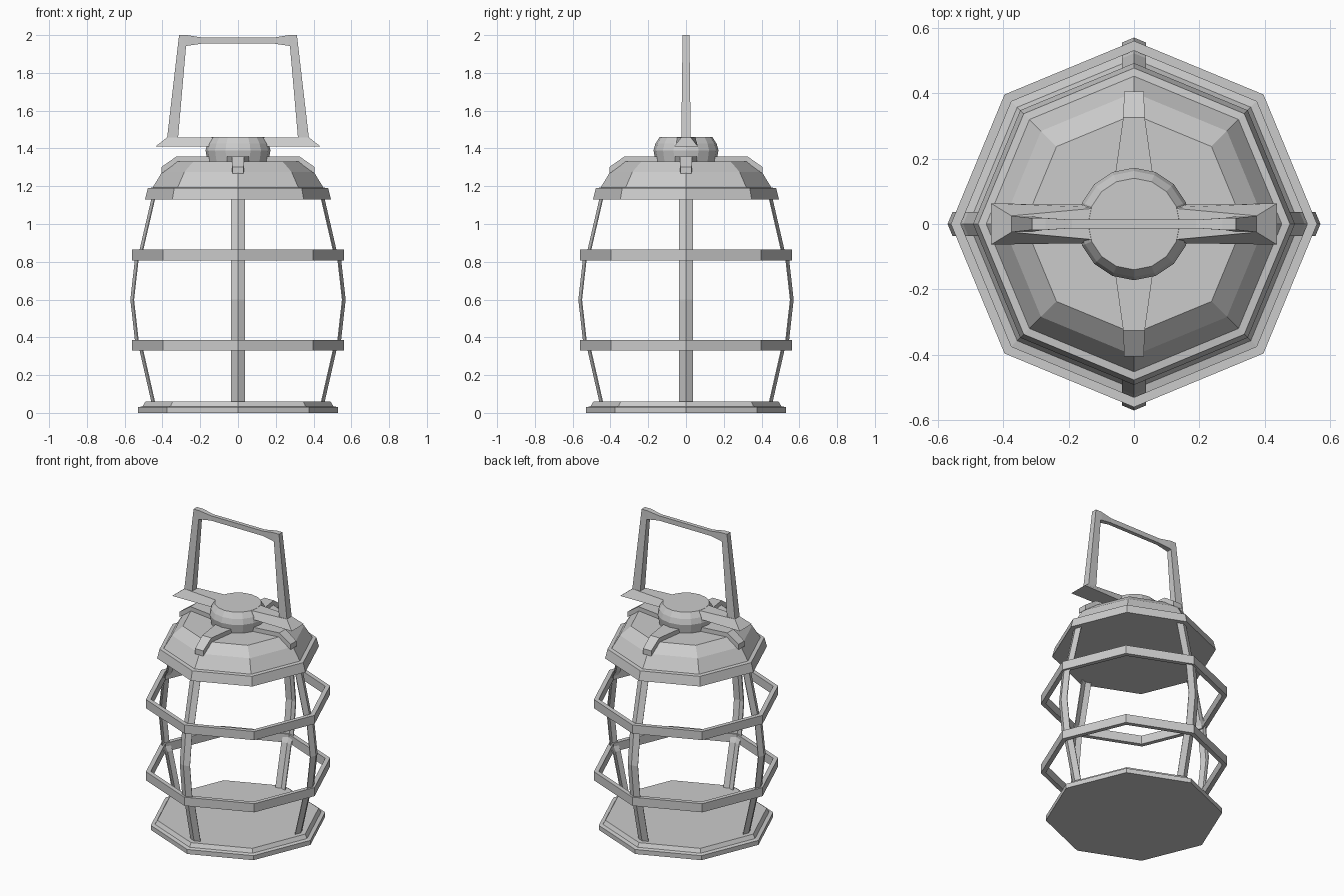
import bpy, bmesh
from math import cos, sin, pi

if "Cube" in bpy.data.objects:
    bpy.data.objects.remove(bpy.data.objects["Cube"])


def loft(name, rings, wrap=False):
    """Skin a list of equal-length point rings; cap the ends or wrap round."""
    bm = bmesh.new()
    vs = [[bm.verts.new(p) for p in r] for r in rings]
    n = len(rings[0])
    pairs = list(zip(vs, vs[1:]))
    if wrap:
        pairs.append((vs[-1], vs[0]))
    else:
        bm.faces.new(vs[0])
        bm.faces.new(vs[-1])
    for a, b in pairs:
        for i in range(n):
            j = (i + 1) % n
            bm.faces.new((a[i], a[j], b[j], b[i]))
    bmesh.ops.recalc_face_normals(bm, faces=bm.faces)
    me = bpy.data.meshes.new(name)
    bm.to_mesh(me)
    bm.free()
    ob = bpy.data.objects.new(name, me)
    bpy.context.collection.objects.link(ob)
    return ob


def lathe(name, profile, n=8, wrap=False):
    """Spin (radius, z) points into an n-sided form."""
    return loft(name, [[(r * cos(2 * pi * i / n), r * sin(2 * pi * i / n), z)
                        for i in range(n)] for r, z in profile], wrap)


def four_way(ob):
    """Repeat a part at each quarter turn."""
    for k in range(4):
        o = ob if k == 0 else ob.copy()
        if k:
            o.name = f"{ob.name}_{k}"
            bpy.context.collection.objects.link(o)
        o.rotation_euler.z = k * pi / 2


# Base plate and lid
lathe("base", [(0.53, 0), (0.53, 0.03), (0.505, 0.035), (0.49, 0.06)])
lathe("lid", [(0.492, 1.13), (0.477, 1.19), (0.452, 1.193),
              (0.402, 1.275), (0.335, 1.33)])

# Cage bands
for name, z0, z1 in (("lower_band", 0.33, 0.387), ("upper_band", 0.807, 0.864)):
    lathe(name, [(0.56, z0), (0.56, z1), (0.53, z1), (0.53, z0)], wrap=True)

# Bowed corner posts, following the octagon corner
path = [(0.457, 0.05), (0.522, 0.335), (0.546, 0.385), (0.57, 0.6),
        (0.546, 0.812), (0.522, 0.86), (0.457, 1.14)]
four_way(loft("post", [[(r, 0, z), (r - 0.015, 0.037, z), (r - 0.02, 0.035, z),
                        (r - 0.008, 0, z), (r - 0.02, -0.035, z),
                        (r - 0.015, -0.037, z)] for r, z in path]))

# Straps on the lid: (radius, half width, top z, bottom z)
strap = [(0.12, 0.062, 1.358, 1.325), (0.325, 0.033, 1.358, 1.325),
         (0.405, 0.03, 1.302, 1.267)]
four_way(loft("lid_strap", [[(r, w, t), (r, -w, t), (r, -w, b), (r, w, b)]
                            for r, w, t, b in strap]))

# Cap knob
lathe("cap", [(0.16, 1.325), (0.172, 1.39), (0.162, 1.425), (0.14, 1.46)], n=16)

# Wings holding the handle: bevelled wedge each side of the cap
for s, name in ((1, "right_wing"), (-1, "left_wing")):
    loft(name, [
        [(s * 0.1, 0.058, 1.41), (s * 0.1, -0.058, 1.41),
         (s * 0.1, -0.05, 1.459), (s * 0.1, 0.05, 1.459)],
        [(s * 0.437, 0.063, 1.41), (s * 0.437, -0.063, 1.41),
         (s * 0.375, -0.025, 1.459), (s * 0.375, 0.025, 1.459)]])

# Carrying handle: (outer x, z, inner x, z, half depth), mirrored
half = [(0.376, 1.45, 0.318, 1.45, 0.025), (0.312, 2.0, 0.275, 1.942, 0.018),
        (0.27, 2.0, 0.265, 1.944, 0.018), (0.19, 1.987, 0.19, 1.955, 0.013)]
full = [(-a, b, -c, d, w) for a, b, c, d, w in half] + half[::-1]
loft("handle", [[(a, -w, b), (a, w, b), (c, w, d), (c, -w, d)]
                for a, b, c, d, w in full])
